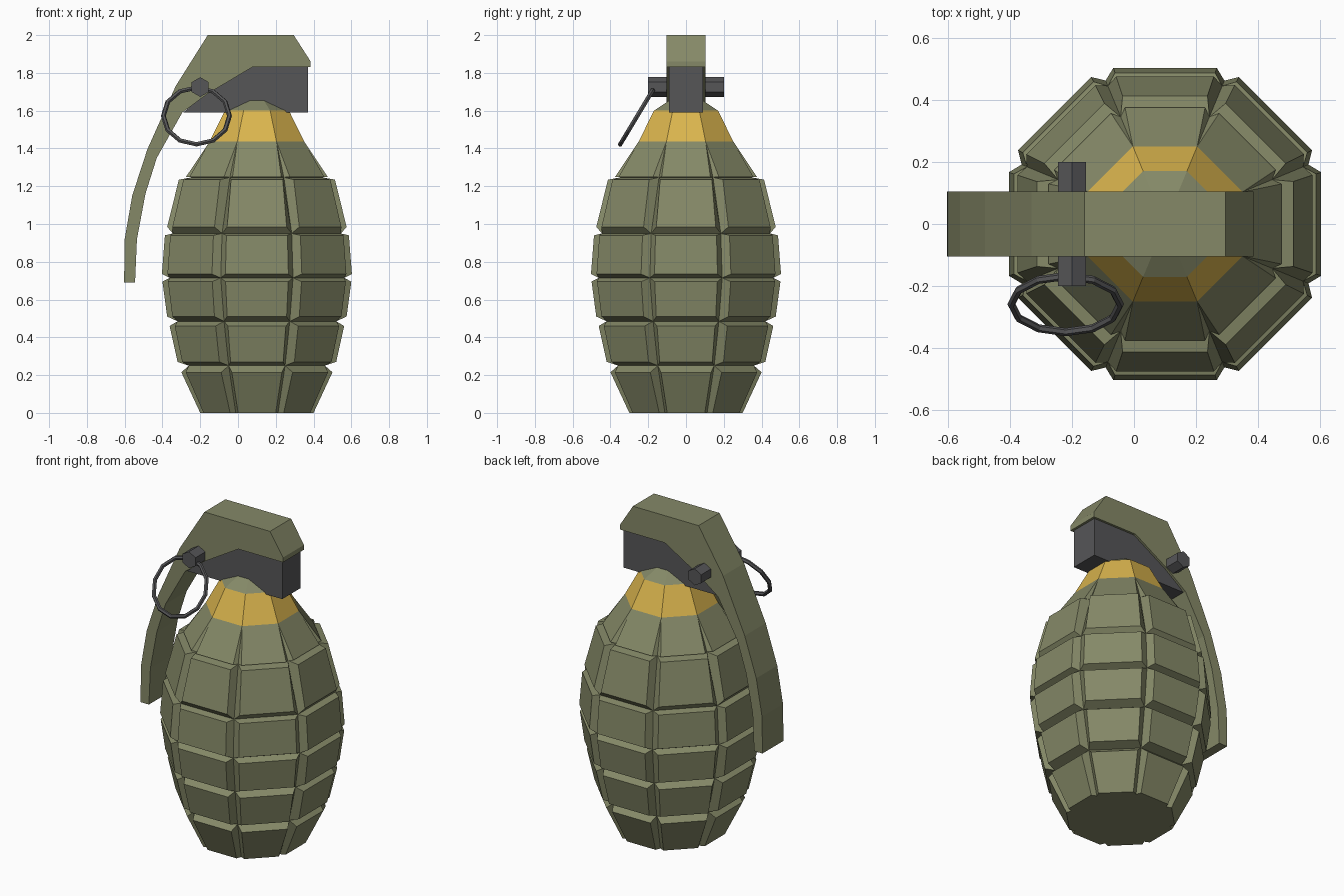
import bpy, bmesh, math
from mathutils import Matrix, Vector

if "Cube" in bpy.data.objects:
    bpy.data.objects.remove(bpy.data.objects["Cube"])


def mat(name, r, g, b):
    m = bpy.data.materials.new(name)
    m.diffuse_color = (r, g, b, 1)
    m.use_nodes = True
    m.node_tree.nodes["Principled BSDF"].inputs["Base Color"].default_value = m.diffuse_color
    return m


GREEN = mat("olive_green", 0.235, 0.25, 0.137)
YELLOW = mat("yellow_band", 0.70, 0.46, 0.075)
DARK = mat("dark_metal", 0.093, 0.093, 0.097)


def finish(bm, name, *mats):
    bmesh.ops.remove_doubles(bm, verts=bm.verts[:], dist=1e-4)
    bmesh.ops.recalc_face_normals(bm, faces=bm.faces[:])
    me = bpy.data.meshes.new(name)
    bm.to_mesh(me)
    bm.free()
    for m in mats:
        me.materials.append(m)
    ob = bpy.data.objects.new(name, me)
    bpy.context.collection.objects.link(ob)
    return ob


def slab(name, profile, half_width, material):
    """Extrude an x-z outline across y."""
    bm = bmesh.new()
    f = bm.faces.new([bm.verts.new((x, -half_width, z)) for x, z in profile])
    ext = bmesh.ops.extrude_face_region(bm, geom=[f])
    moved = [v for v in ext["geom"] if isinstance(v, bmesh.types.BMVert)]
    bmesh.ops.translate(bm, verts=moved, vec=(0, 2 * half_width, 0))
    return finish(bm, name, material)


# Body: eight sides, each a stack of raised plates separated by grooves
CX, T = 0.1, math.tan(math.pi / 8)
grooves = [(0, 0.27), (0.25, 0.36), (0.485, 0.42), (0.715, 0.462),
           (0.95, 0.445), (1.247, 0.345), (1.437, 0.25)]
# plate bottom (z, r, width factor), plate top (z, r, width factor)
plates = [((0, 0.30, .8), (0.215, 0.40, .8)),
          ((0.27, 0.42, .8), (0.46, 0.462, .8)),
          ((0.51, 0.475, .8), (0.695, 0.50, .8)),
          ((0.735, 0.503, .8), (0.94, 0.487, .8)),
          ((0.985, 0.475, .8), (1.235, 0.413, .8)),
          ((1.25, 0.375, .83), (1.437, 0.25, 1))]
neck = [(1.437, 0.25), (1.6, 0.17), (1.68, 0.05)]

bm = bmesh.new()


def quad_points(low, high, rot):
    pts = []
    for (z, r, w), signs in ((low, (-1, 1)), (high, (1, -1))):
        for s in signs:
            p = rot @ Vector((r, s * r * T * w, z))
            pts.append(p + Vector((CX, 0, 0)))
    return pts


def face(points):
    return bm.faces.new([bm.verts.new(p) for p in points])


for k in range(8):
    rot = Matrix.Rotation(k * math.pi / 4, 3, 'Z')
    for i, (low, high) in enumerate(plates):
        base = quad_points((*grooves[i], 1), (*grooves[i + 1], 1), rot)
        top = quad_points(low, high, rot)
        face(top)
        for a in range(4):
            b = (a + 1) % 4
            pts = []
            for p in (base[a], base[b], top[b], top[a]):
                if all((p - q).length > 1e-4 for q in pts):
                    pts.append(p)
            if len(pts) > 2:
                face(pts)
    for lo, hi in zip(neck, neck[1:]):
        f = face(quad_points((*lo, 1), (*hi, 1), rot))
        f.material_index = 1 if hi[0] < 1.65 else 0
for z, r in (grooves[0], neck[-1]):
    R = r / math.cos(math.pi / 8)
    angs = [(k + .5) * math.pi / 4 for k in range(8)]
    face([(CX + R * math.cos(a), R * math.sin(a), z) for a in angs])
finish(bm, "body", GREEN, YELLOW)

# Fuse head block
slab("fuse_head", [(0.37, 1.59), (0.37, 1.84), (0.075, 1.84), (-0.16, 1.70),
                   (-0.29, 1.59)], 0.09, DARK)

# Safety lever: cap over the head with an arm curving down the left
slab("safety_lever", [(-0.16, 2.0), (0.295, 2.0), (0.385, 1.86), (0.385, 1.83),
                      (0.075, 1.83), (-0.16, 1.69), (-0.295, 1.59),
                      (-0.43, 1.35), (-0.49, 1.16), (-0.535, 0.92),
                      (-0.545, 0.69), (-0.603, 0.69), (-0.60, 0.92),
                      (-0.56, 1.15), (-0.48, 1.395), (-0.33, 1.73)],
     0.104, GREEN)

# Hexagonal pin through the lever
bm = bmesh.new()
bmesh.ops.create_cone(bm, cap_ends=True, segments=6, radius1=0.052,
                      radius2=0.052, depth=0.4,
                      matrix=Matrix.Translation((-0.2, 0, 1.725))
                      @ Matrix.Rotation(math.pi / 2, 4, 'X'))
finish(bm, "pin", DARK)

# Pull ring hanging from the pin
bpy.ops.mesh.primitive_torus_add(major_segments=12, minor_segments=6,
                                 major_radius=0.175, minor_radius=0.013,
                                 location=(-0.22, -0.258, 1.572),
                                 rotation=(math.radians(59), 0, 0))
ring = bpy.context.object
ring.name = "pull_ring"
ring.data.materials.append(DARK)
